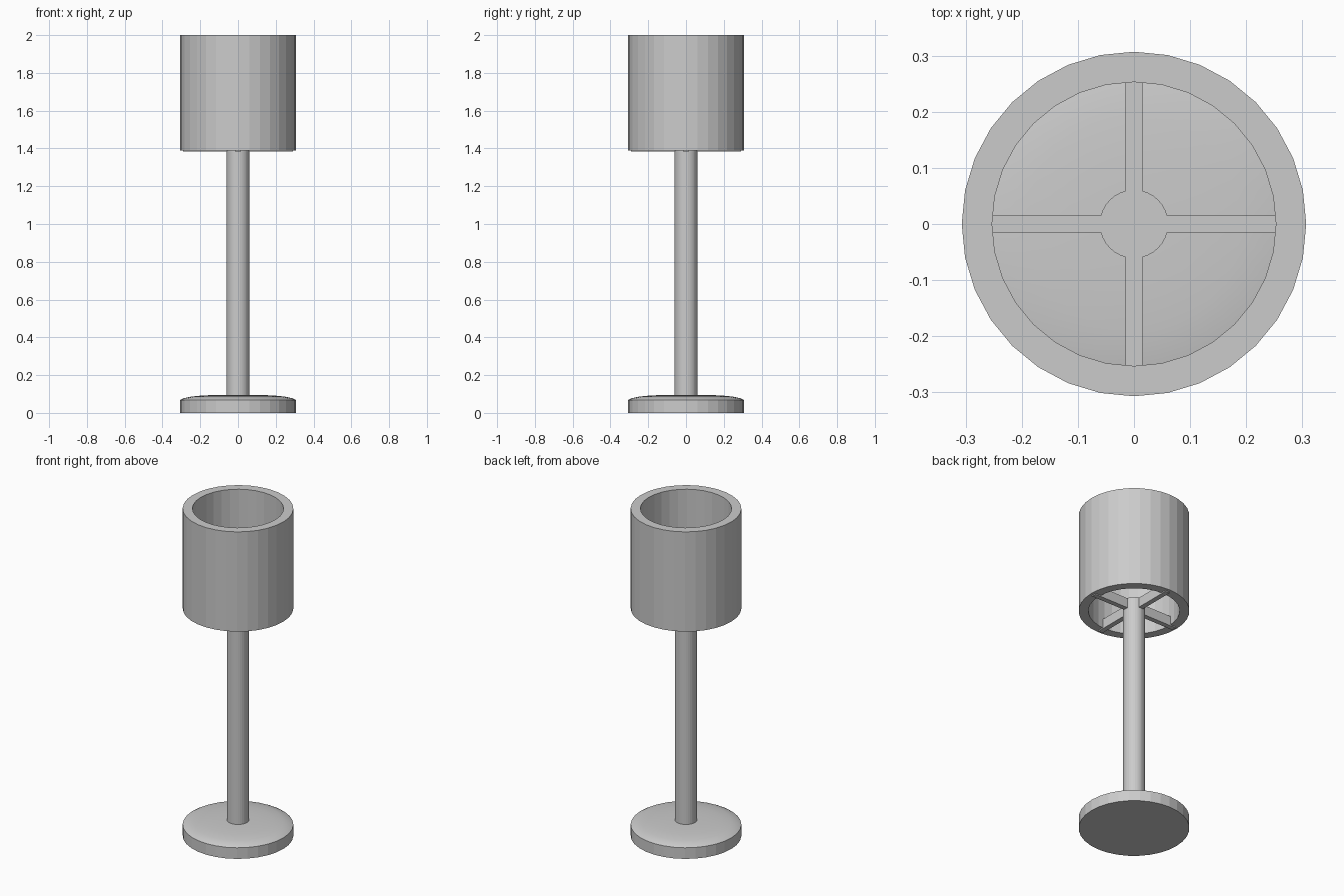
import bpy, math

SIDES = 32

cube = bpy.data.objects.get("Cube")
if cube:
    bpy.data.objects.remove(cube, do_unlink=True)

# One plain grey for the whole lamp
grey = bpy.data.materials.new("plain_grey")
grey.use_nodes = True
colour = (0.6, 0.6, 0.6, 1)
grey.diffuse_color = colour
grey.node_tree.nodes["Principled BSDF"].inputs["Base Color"].default_value = colour


def lathe(name, profile, closed=False):
    """Spin (radius, height) points around z; open profiles get flat end caps."""
    verts = [(r * math.cos(2 * math.pi * s / SIDES), r * math.sin(2 * math.pi * s / SIDES), z)
             for r, z in profile for s in range(SIDES)]
    rows = len(profile)
    faces = []
    for i in range(rows if closed else rows - 1):
        a, b = i * SIDES, (i + 1) % rows * SIDES
        for s in range(SIDES):
            t = (s + 1) % SIDES
            faces.append((a + s, a + t, b + t, b + s))
    if not closed:
        faces.append(tuple(reversed(range(SIDES))))
        faces.append(tuple(range((rows - 1) * SIDES, rows * SIDES)))
    mesh = bpy.data.meshes.new(name)
    mesh.from_pydata(verts, [], faces)
    mesh.materials.append(grey)
    obj = bpy.data.objects.new(name, mesh)
    bpy.context.collection.objects.link(obj)
    return obj


# Round foot with a gently domed top
foot = lathe("foot", [(0.307, 0), (0.307, 0.068), (0.29, 0.077), (0.25, 0.086),
                      (0.19, 0.092), (0.12, 0.095), (0.05, 0.096)])
for face in foot.data.polygons:
    face.use_smooth = face.normal.z > 0.3
for edge in foot.data.edges:
    ends = [foot.data.vertices[v].co.z for v in edge.vertices]
    edge.use_edge_sharp = max(ends) < 0.07

# Straight pole, ending level with the spokes
lathe("pole", [(0.061, 0.08), (0.061, 1.445)])

# Open drum shade with a thick wall
lathe("shade", [(0.307, 1.39), (0.307, 2), (0.253, 2), (0.253, 1.39)], closed=True)

# Four spokes holding the shade, slightly proud of its lower rim
for i, side in enumerate(("left", "back", "right", "front")):
    angle = i * math.pi / 2
    bpy.ops.mesh.primitive_cube_add(
        size=1, location=(0.165 * math.cos(angle), 0.165 * math.sin(angle), 1.413))
    spoke = bpy.context.object
    spoke.name = side + "_spoke"
    spoke.rotation_euler.z = angle
    spoke.scale = (0.25, 0.03, 0.06)
    spoke.data.materials.append(grey)
